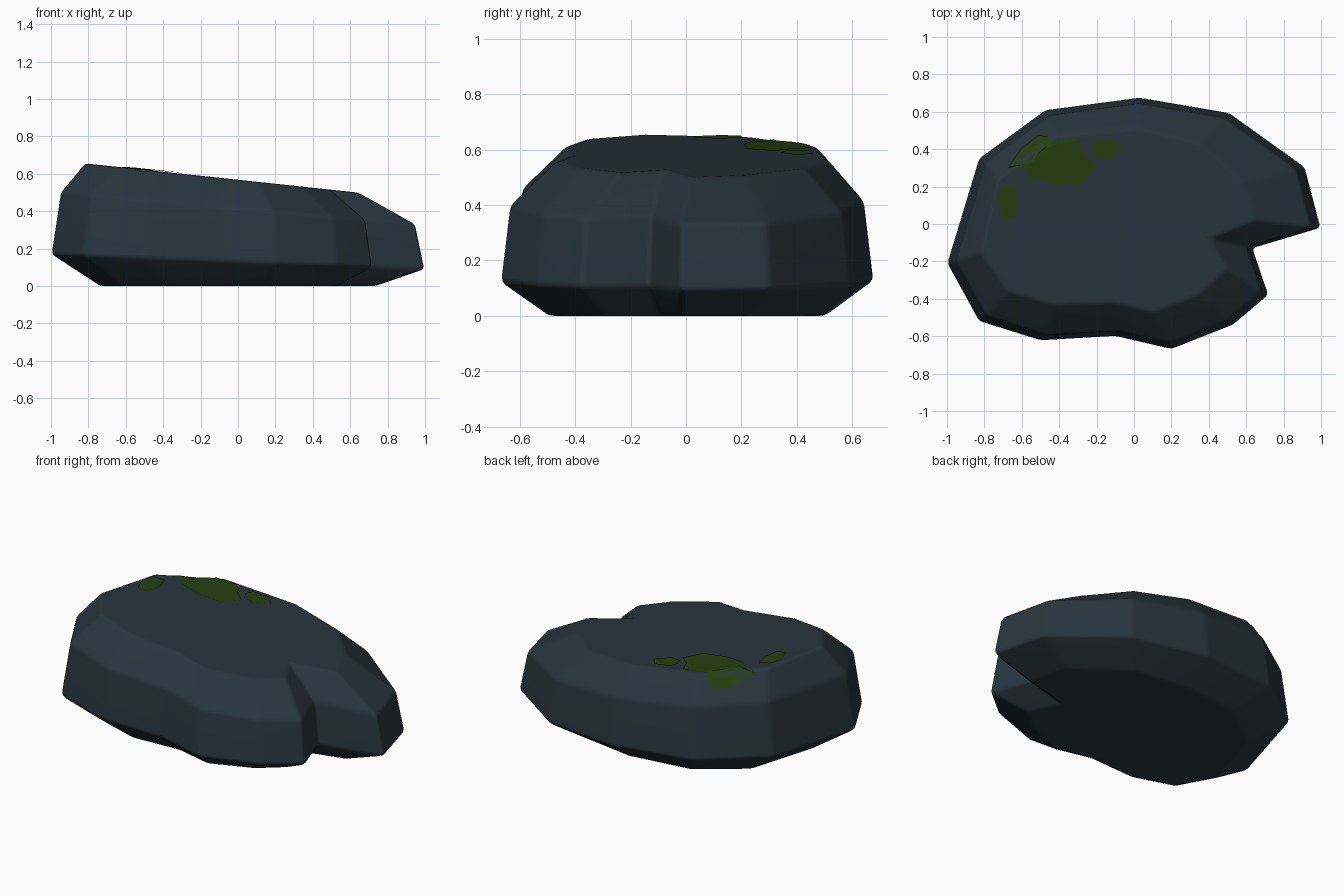
import bpy, bmesh, math
from mathutils import Vector
from mathutils.bvhtree import BVHTree

if "Cube" in bpy.data.objects:
    bpy.data.objects.remove(bpy.data.objects["Cube"])


def material(name, rgb):
    m = bpy.data.materials.new(name)
    m.diffuse_color = (*rgb, 1)
    m.use_nodes = True
    m.node_tree.nodes["Principled BSDF"].inputs["Base Color"].default_value = m.diffuse_color
    return m


def make_object(name, bm, mat):
    me = bpy.data.meshes.new(name)
    bm.to_mesh(me)
    bm.free()
    me.materials.append(mat)
    ob = bpy.data.objects.new(name, me)
    bpy.context.collection.objects.link(ob)
    return ob


stone = material("dark slate", (0.021, 0.036, 0.047))
green = material("moss green", (0.018, 0.050, 0.005))

# Widest outline and top outline, matching point for point (notch is index 7)
outline = [(-1.0, -.21), (-.83, .35), (-.475, .61), (.03, .677), (.51, .595),
           (.915, .305), (1.0, -.02), (.635, -.13), (.72, -.38), (.53, -.54),
           (.20, -.67), (-.10, -.60), (-.50, -.623), (-.83, -.52)]
top = [(-.82, -.15), (-.73, .24), (-.42, .47), (.03, .51), (.36, .43),
       (.58, .22), (.65, .02), (.40, -.08), (.50, -.24), (.34, -.38),
       (.10, -.47), (-.10, -.42), (-.43, -.43), (-.67, -.36)]


def scaled(s, notch):
    pts = [(x * s, y * s) for x, y in outline]
    pts[7] = notch
    return pts


# Boulder: four stacked rings, the upper ones tilted down to the right
rings = [
    [(x, y, 0) for x, y in scaled(.74, (.44, -.09))],
    [(x, y, .13 - .04 * x) for x, y in outline],
    [(x, y, .415 - .09 * x) for x, y in scaled(.95, (.60, -.12))],
    [(x, y, .568 - .107 * x) for x, y in top],
]
bm = bmesh.new()
vr = [[bm.verts.new(p) for p in r] for r in rings]
n = len(outline)
for a, b in zip(vr, vr[1:]):
    for i in range(n):
        j = (i + 1) % n
        bm.faces.new((a[i], a[j], b[j], b[i]))
bm.faces.new(vr[0])
bm.faces.new(vr[-1])
bmesh.ops.recalc_face_normals(bm, faces=bm.faces)
rock = make_object("boulder", bm, stone)
bev = rock.modifiers.new("soft edges", 'BEVEL')
bev.width = .018
bev.segments = 2
bev.limit_method = 'ANGLE'
bev.angle_limit = math.radians(12)
for p in rock.data.polygons:
    p.use_smooth = True
wn = rock.modifiers.new("weighted normals", 'WEIGHTED_NORMAL')
wn.keep_sharp = True

# Moss patches: thin sheets draped on the boulder by casting rays down
tree = BVHTree.FromObject(rock, bpy.context.evaluated_depsgraph_get())


def drape(x, y):
    hit = tree.ray_cast(Vector((x, y, 2)), Vector((0, 0, -1)))
    return hit[0] + hit[1] * .006


def moss(name, pts):
    cx = sum(p[0] for p in pts) / len(pts)
    cy = sum(p[1] for p in pts) / len(pts)
    bm = bmesh.new()
    rows = []
    for k in (.25, .5, .75, 1):
        rows.append([bm.verts.new(drape(cx + (x - cx) * k, cy + (y - cy) * k))
                     for x, y in pts])
    c = bm.verts.new(drape(cx, cy))
    m = len(pts)
    for i in range(m):
        j = (i + 1) % m
        bm.faces.new((c, rows[0][i], rows[0][j]))
        for a, b in zip(rows, rows[1:]):
            bm.faces.new((a[i], b[i], b[j], a[j]))
    bmesh.ops.recalc_face_normals(bm, faces=bm.faces)
    if sum(f.normal.z for f in bm.faces) < 0:
        bmesh.ops.reverse_faces(bm, faces=bm.faces)
    return make_object(name, bm, green)


moss("moss_main", [(-.67, .30), (-.60, .40), (-.51, .47), (-.46, .465),
                   (-.45, .44), (-.30, .46), (-.27, .38), (-.20, .32),
                   (-.27, .22), (-.42, .21), (-.55, .24)])
moss("moss_right", [(-.23, .40), (-.21, .45), (-.11, .46), (-.06, .40),
                    (-.14, .34), (-.21, .36)])
moss("moss_left", [(-.735, .13), (-.71, .20), (-.64, .21), (-.62, .12),
                   (-.64, .03), (-.70, .03)])
